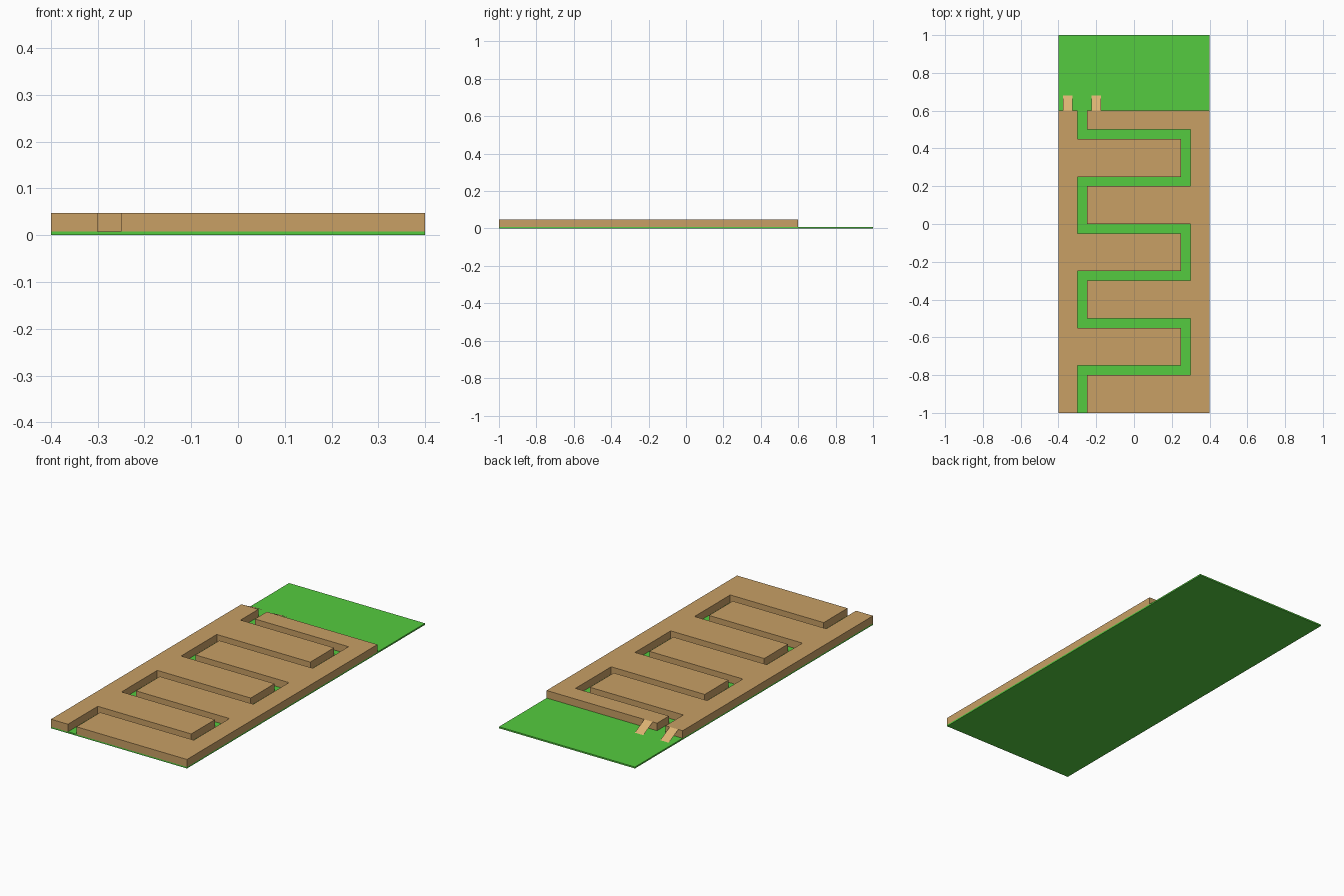
import bpy, bmesh

if "Cube" in bpy.data.objects:
    bpy.data.objects.remove(bpy.data.objects["Cube"])

W, BACK, FRONT = 0.4, 0.6, -1.0      # half width, rear and front edge of the board
BASE_Z, TOP_Z = 0.008, 0.048


def material(name, color):
    m = bpy.data.materials.new(name)
    m.diffuse_color = color
    m.use_nodes = True
    m.node_tree.nodes["Principled BSDF"].inputs["Base Color"].default_value = m.diffuse_color
    return m


def add_mesh(name, bm, mat):
    mesh = bpy.data.meshes.new(name)
    bm.to_mesh(mesh)
    bm.free()
    mesh.materials.append(mat)
    ob = bpy.data.objects.new(name, mesh)
    bpy.context.collection.objects.link(ob)
    return ob


def prism(name, outline, z0, z1, mat):
    bm = bmesh.new()
    face = bm.faces.new([bm.verts.new((x, y, z0)) for x, y in outline])
    ext = bmesh.ops.extrude_face_region(bm, geom=[face], use_keep_orig=True)
    top = [v for v in ext["geom"] if isinstance(v, bmesh.types.BMVert)]
    bmesh.ops.translate(bm, verts=top, vec=(0, 0, z1 - z0))
    bmesh.ops.recalc_face_normals(bm, faces=bm.faces)
    return add_mesh(name, bm, mat)


def winding_edge(x_left, x_right, shift):
    """One wall of the zigzag channel, from front to back."""
    pts = [(x_left, FRONT)]
    for i in range(3):
        y = -0.775 + 0.5 * i
        pts += [(x_left, y + shift), (x_right, y + shift),
                (x_right, y + 0.25 - shift), (x_left, y + 0.25 - shift)]
    return pts + [(x_left, BACK)]


green = material("green", (0.09, 0.6, 0.05, 1))
wood = material("wood", (0.58, 0.35, 0.13, 1))
light_wood = material("light_wood", (0.72, 0.45, 0.17, 1))

# Thin green base sheet
prism("base_sheet", [(-W, -1), (W, -1), (W, 1), (-W, 1)], 0, BASE_Z, green)

# Two interlocking board halves, leaving the winding channel between them
prism("board_left", winding_edge(-0.3, 0.25, 0.025) + [(-W, BACK), (-W, FRONT)],
      BASE_Z, TOP_Z, wood)
prism("board_right", winding_edge(-0.25, 0.3, -0.025) + [(W, BACK), (W, FRONT)],
      BASE_Z, TOP_Z, wood)

# Paper-thin ramps leaning on the rear edge, either side of the channel mouth
for name, x in (("ramp_left", -0.35), ("ramp_right", -0.2)):
    bm = bmesh.new()
    corners = [(x - 0.025, BACK, TOP_Z), (x + 0.025, BACK, TOP_Z),
               (x + 0.025, 0.68, BASE_Z), (x - 0.025, 0.68, BASE_Z)]
    face = bm.faces.new([bm.verts.new(c) for c in corners])
    face.normal_update()
    if face.normal.z < 0:
        face.normal_flip()
    add_mesh(name, bm, light_wood)
